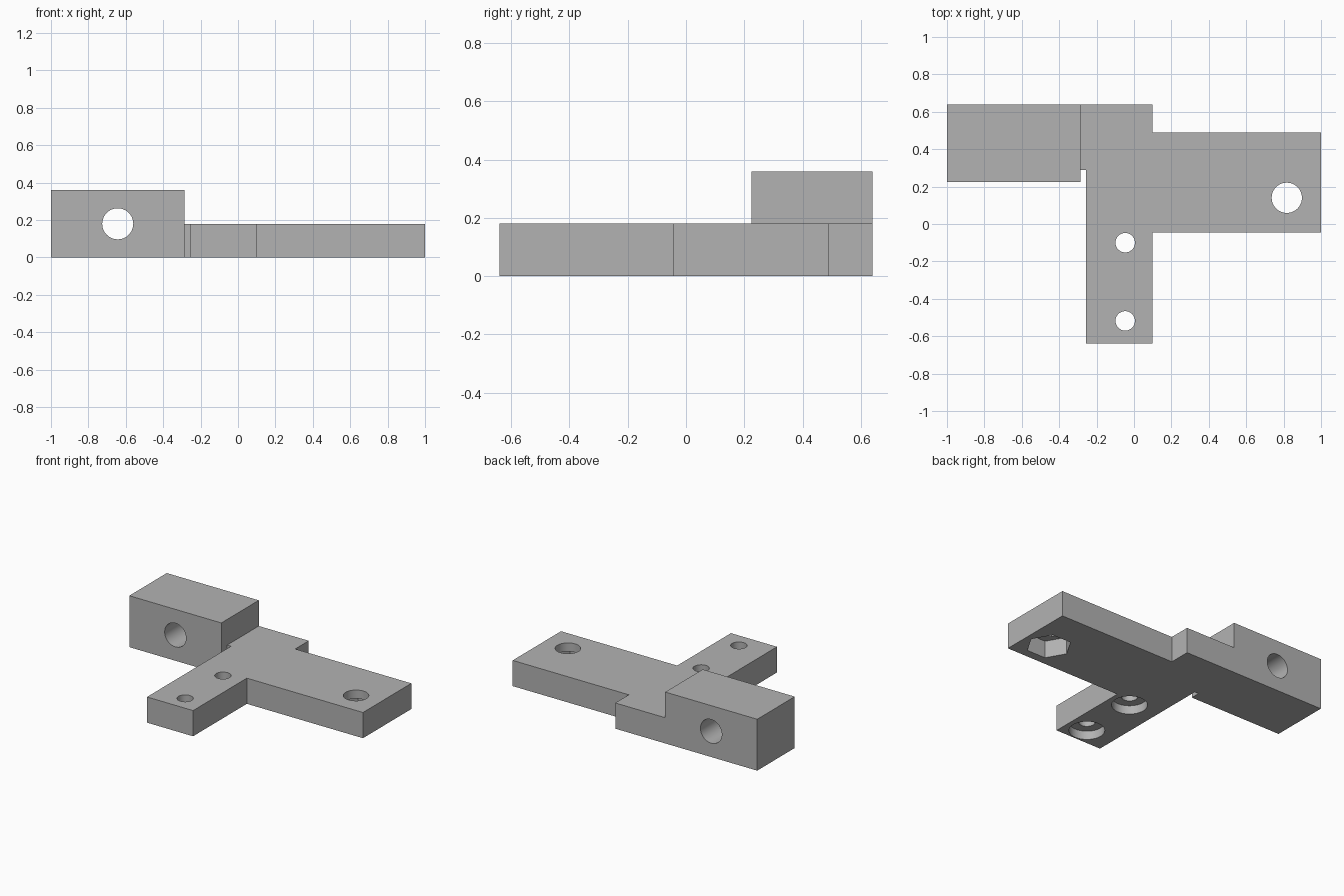
import bpy, bmesh, math

if "Cube" in bpy.data.objects:
    bpy.data.objects.remove(bpy.data.objects["Cube"])

grey = bpy.data.materials.new("mid grey")
grey.diffuse_color = (0.45, 0.45, 0.45, 1)
grey.use_nodes = True
grey.node_tree.nodes["Principled BSDF"].inputs["Base Color"].default_value = grey.diffuse_color


def prism(name, outline, z0, z1):
    """Extrude a flat outline from z0 up to z1."""
    bm = bmesh.new()
    face = bm.faces.new([bm.verts.new((x, y, z0)) for x, y in outline])
    ext = bmesh.ops.extrude_face_region(bm, geom=[face])
    top = [v for v in ext["geom"] if isinstance(v, bmesh.types.BMVert)]
    bmesh.ops.translate(bm, verts=top, vec=(0, 0, z1 - z0))
    bmesh.ops.recalc_face_normals(bm, faces=bm.faces)
    mesh = bpy.data.meshes.new(name)
    bm.to_mesh(mesh)
    bm.free()
    obj = bpy.data.objects.new(name, mesh)
    bpy.context.collection.objects.link(obj)
    mesh.materials.append(grey)
    return obj


def circle(x, y, r, n=48):
    return [(x + r * math.cos(2 * math.pi * i / n),
             y + r * math.sin(2 * math.pi * i / n)) for i in range(n)]


def combine(target, tool, operation):
    mod = target.modifiers.new(tool.name, "BOOLEAN")
    mod.operation = operation
    mod.solver = "EXACT"
    mod.object = tool
    bpy.context.view_layer.objects.active = target
    bpy.ops.object.modifier_apply(modifier=mod.name)
    bpy.data.objects.remove(tool)


# Flat plate with a side arm and a front leg, stepped up to the raised block
T, H = 0.18, 0.36
bracket = prism("bracket", [
    (-0.6, 0.64), (-0.6, 0.29), (-0.257, 0.29), (-0.257, -0.64), (0.1, -0.64),
    (0.1, -0.045), (1, -0.045), (1, 0.49), (0.1, 0.49), (0.1, 0.64)], 0, T)
block = prism("block", [(-1, 0.225), (-0.287, 0.225), (-0.287, 0.64), (-1, 0.64)], 0, H)
combine(bracket, block, "UNION")

# Leg screw holes with counterbores underneath
for y in (-0.1, -0.518):
    combine(bracket, prism("screw_hole", circle(-0.047, y, 0.052), -0.1, 0.3), "DIFFERENCE")
    combine(bracket, prism("counterbore", circle(-0.047, y, 0.113), -0.1, 0.06), "DIFFERENCE")

# Arm bolt hole with a hexagonal nut pocket underneath
combine(bracket, prism("bolt_hole", circle(0.817, 0.14, 0.081), -0.1, 0.3), "DIFFERENCE")
combine(bracket, prism("nut_pocket", circle(0.817, 0.14, 0.145, 6), -0.1, 0.12), "DIFFERENCE")

# Rod hole through the block, front to back
rod = prism("rod_hole", circle(-0.643, 0.18, 0.083), -1, 0)
rod.rotation_euler.x = math.pi / 2
rod.location.y = -0.1
bpy.context.view_layer.update()
combine(bracket, rod, "DIFFERENCE")

# Smooth hole walls, sharp edges elsewhere
bpy.context.view_layer.objects.active = bracket
bracket.select_set(True)
bpy.ops.object.shade_smooth_by_angle(angle=math.radians(30))
